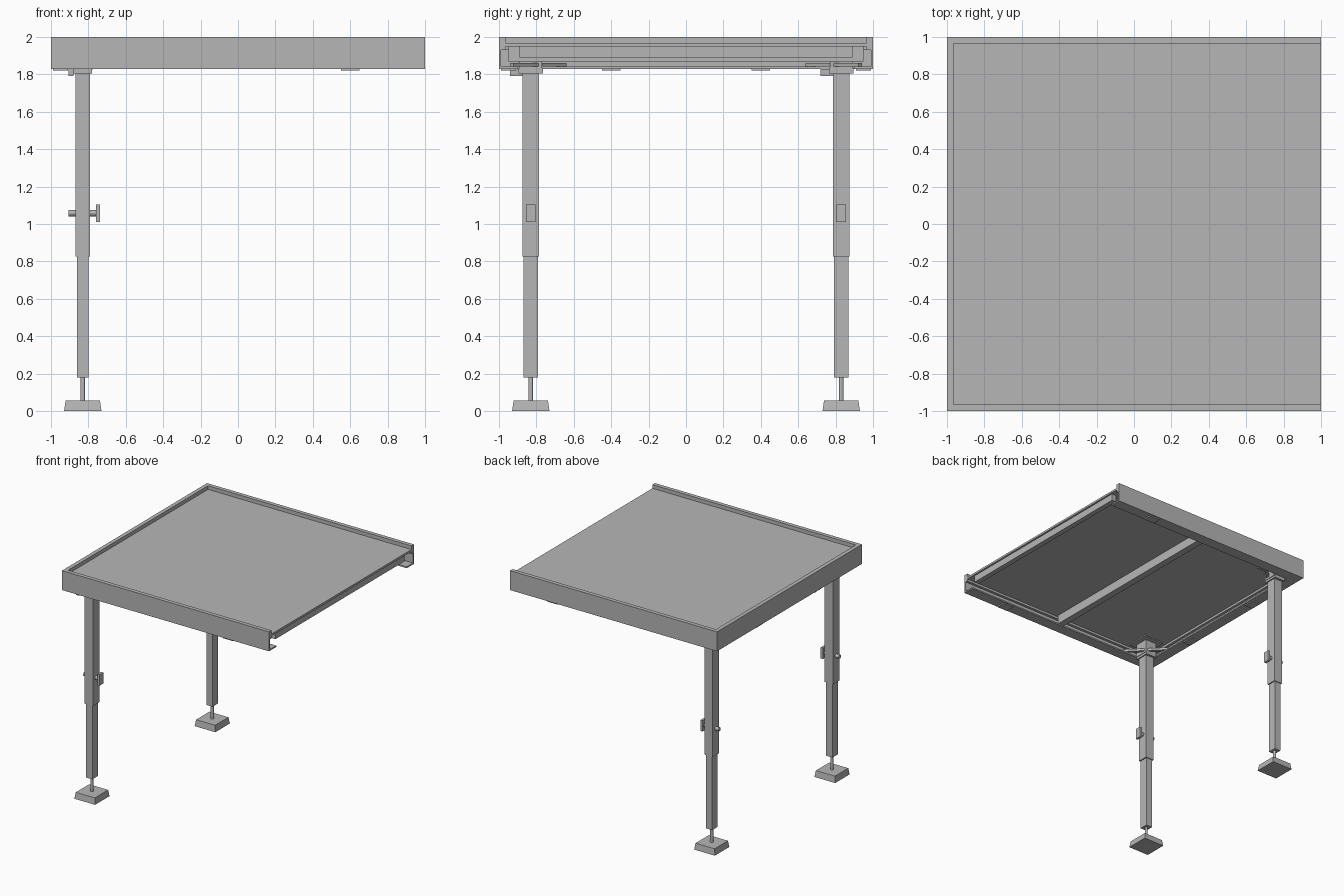
import bpy, bmesh, math
from mathutils import Matrix

cube = bpy.data.objects.get("Cube")
if cube:
    bpy.data.objects.remove(cube, do_unlink=True)

metal = bpy.data.materials.new("grey_metal")
metal.use_nodes = True
grey = (0.47, 0.47, 0.47, 1)
metal.diffuse_color = grey
metal.node_tree.nodes["Principled BSDF"].inputs["Base Color"].default_value = grey


def finish(name, bm):
    bmesh.ops.recalc_face_normals(bm, faces=bm.faces[:])
    mesh = bpy.data.meshes.new(name)
    bm.to_mesh(mesh)
    bm.free()
    mesh.materials.append(metal)
    ob = bpy.data.objects.new(name, mesh)
    bpy.context.collection.objects.link(ob)
    return ob


def box(name, x, y, z, turn=0):
    """Box between (low, high) pairs, turned about its own centre."""
    bm = bmesh.new()
    spans = (x, y, z)
    size = [b - a for a, b in spans]
    centre = [(a + b) / 2 for a, b in spans]
    bmesh.ops.create_cube(bm, size=1, matrix=Matrix.Translation(centre)
                          @ Matrix.Rotation(turn, 4, "Z") @ Matrix.Diagonal((*size, 1)))
    return finish(name, bm)


def rod(name, centre, radius, length, axis="Z", sides=12, top=None):
    bm = bmesh.new()
    turn = Matrix.Rotation(math.pi / 2, 4, "Y") if axis == "X" else Matrix()
    bmesh.ops.create_cone(bm, cap_ends=True, segments=sides, radius1=radius,
                          radius2=radius if top is None else top, depth=length,
                          matrix=Matrix.Translation(centre) @ turn)
    return finish(name, bm)


def around(c, width):
    return (c - width / 2, c + width / 2)


# Lipped channel rail, mitred around three sides
profile = [(0, 1.83), (0, 2), (.035, 2), (.035, 1.93), (.012, 1.93),
           (.012, 1.842), (.1, 1.842), (.1, 1.83)]
bm = bmesh.new()
rings = []
for end, side in ((True, -1), (False, -1), (False, 1), (True, 1)):
    rings.append([bm.verts.new((1 if end else d - 1, side * (1 - d), z)) for d, z in profile])
for a, b in zip(rings, rings[1:]):
    for i in range(len(profile)):
        j = (i + 1) % len(profile)
        bm.faces.new((a[i], a[j], b[j], b[i]))
bm.faces.new(rings[0])
bm.faces.new(rings[-1])
finish("edge_rail", bm)

# Deck and the beams below it
box("deck_panel", (-.97, 1), (-.97, .97), (1.95, 1.968))
box("end_beam", (.94, .985), (-.89, .89), (1.89, 1.96))
box("middle_beam", (-.03, .03), (-.95, .95), (1.87, 1.955))

# Connector tabs under the rails
for s in (-1, 1):
    box("side_tab", around(.6, .1), around(s * .95, .08), (1.82, 1.835))
    box("end_tab", around(-.95, .08), around(s * .4, .1), (1.82, 1.835))

# Telescopic legs
X = -.83
for s, tag in ((-1, "front"), (1, "back")):
    Y = s * .83
    box(tag + "_socket_plate", around(X, .2), around(Y, .2), (1.94, 1.955))
    box(tag + "_socket", around(X, .11), around(Y, .12), (1.825, 1.95))
    box(tag + "_collar", around(X, .1), around(Y, .13), (1.805, 1.835))
    box(tag + "_corner_brace", around(X + .04, .4), around(Y - s * .04, .025),
        (1.842, 1.862), s * math.pi / 4)
    box(tag + "_latch", (X - .075, X - .05), (Y - .11, Y - .045), (1.79, 1.83))
    box(tag + "_outer_tube", around(X, .08), around(Y, .09), (.825, 1.83))
    box(tag + "_inner_tube", around(X, .06), around(Y, .075), (.18, .85))

    # Clamp screw with a flat knob
    rod(tag + "_clamp_bolt", (X, Y, 1.058), .017, .15, "X")
    box(tag + "_clamp_knob", (-.76, -.738), around(Y, .052), (1.01, 1.105))

    # Levelling screw and tapered square foot
    rod(tag + "_levelling_screw", (X, Y, .115), .012, .15)
    foot = rod(tag + "_foot", (0, 0, .0275), .1 * math.sqrt(2), .055, "Z", 4, .092 * math.sqrt(2))
    foot.data.transform(Matrix.Translation((X, Y, 0)) @ Matrix.Rotation(math.pi / 4, 4, "Z"))
